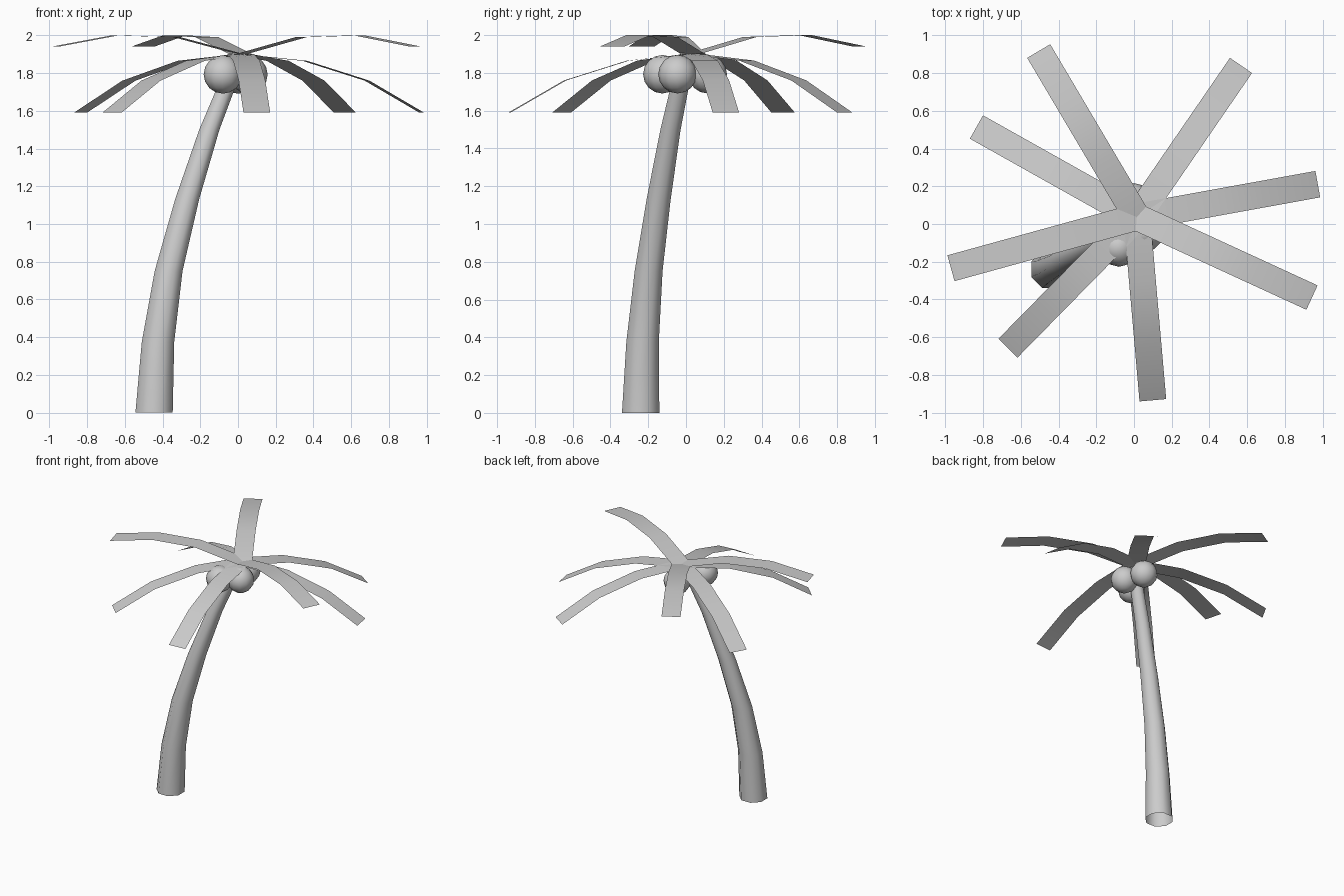
import bpy, bmesh
from math import sin, cos, pi, radians

if "Cube" in bpy.data.objects:
    bpy.data.objects.remove(bpy.data.objects["Cube"])


def make_object(name, bm):
    for f in bm.faces:
        f.smooth = True
    mesh = bpy.data.meshes.new(name)
    bm.to_mesh(mesh)
    bm.free()
    obj = bpy.data.objects.new(name, mesh)
    bpy.context.collection.objects.link(obj)
    return obj


def loft(bm, rows, closed):
    """Bridge consecutive rows of points with quads."""
    rows = [[bm.verts.new(p) for p in row] for row in rows]
    n = len(rows[0])
    for a, b in zip(rows, rows[1:]):
        for i in range(n if closed else n - 1):
            j = (i + 1) % n
            bm.faces.new((a[i], a[j], b[j], b[i]))


# Curved, tapering open trunk: x, y, z, radius
SIDES = 8
trunk_path = [(-0.445, -0.24, 0, 0.107), (-0.424, -0.23, 0.375, 0.093),
              (-0.368, -0.198, 0.75, 0.08), (-0.27, -0.145, 1.13, 0.069),
              (-0.152, -0.082, 1.5, 0.058), (0, 0, 1.88, 0.048)]
bm = bmesh.new()
loft(bm, [[(x + r * cos(2 * pi * (i + 0.5) / SIDES),
            y + r * sin(2 * pi * (i + 0.5) / SIDES), z) for i in range(SIDES)]
          for x, y, z, r in trunk_path], True)
make_object("trunk", bm)

# Three coconuts under the crown
for x, y in [(-0.08, -0.125), (0.055, -0.045), (0.0, 0.115)]:
    bpy.ops.mesh.primitive_uv_sphere_add(segments=12, ring_count=8, radius=0.102,
                                         location=(x, y, 1.793))
    bpy.context.object.name = "coconut"
    bpy.ops.object.shade_smooth()

# Flat arched fronds: distance from the crown, height
HALF_WIDTH = 0.071
CROWN = (0.015, 0.037)
drooping = [(0, 1.9), (0.345, 1.865), (0.68, 1.76), (0.975, 1.59)]
raised = [(0, 1.9), (0.35, 1.99), (0.69, 2.0), (1.022, 1.94)]


def frond(angle, profile):
    c, s = cos(radians(angle)), sin(radians(angle))
    bm = bmesh.new()
    loft(bm, [[(CROWN[0] + d * c - w * s, CROWN[1] + d * s + w * c, z)
               for w in (HALF_WIDTH, -HALF_WIDTH)] for d, z in profile], False)
    make_object("frond", bm)


for angle in (10.3, 55.5, 150.7, 225.5, 275):
    frond(angle, drooping)
for angle in (120.6, 195.4, 335.3):
    frond(angle, raised)
